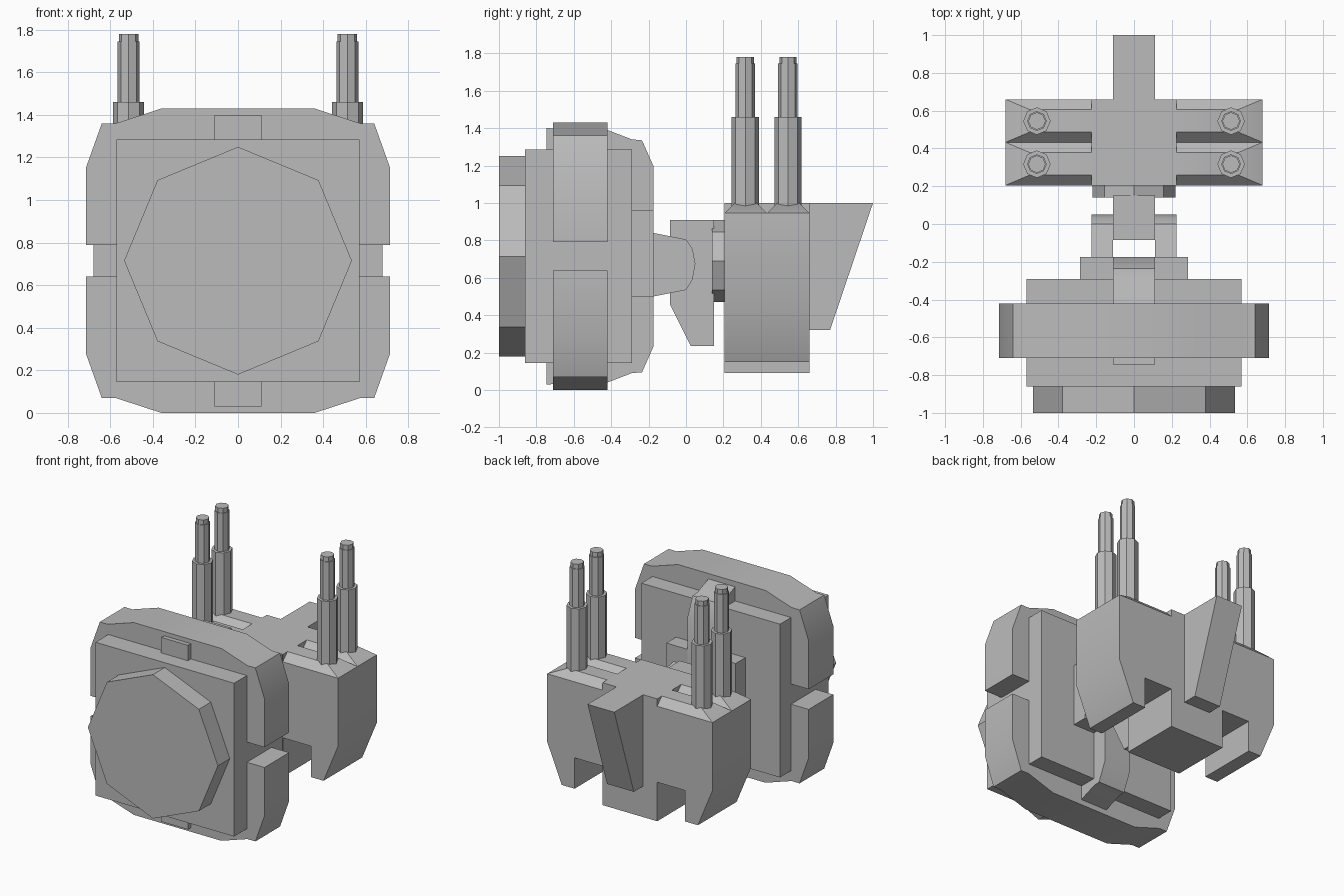
import bpy
import bmesh
from math import cos, sin, pi, radians

cube = bpy.data.objects.get("Cube")
if cube:
    bpy.data.objects.remove(cube, do_unlink=True)

grey = bpy.data.materials.new("plain grey")
grey.use_nodes = True
colour = (0.5, 0.5, 0.5, 1)
grey.diffuse_color = colour
grey.node_tree.nodes["Principled BSDF"].inputs["Base Color"].default_value = colour


def finish(name, bm):
    bmesh.ops.recalc_face_normals(bm, faces=bm.faces)
    mesh = bpy.data.meshes.new(name)
    bm.to_mesh(mesh)
    bm.free()
    mesh.materials.append(grey)
    obj = bpy.data.objects.new(name, mesh)
    bpy.context.collection.objects.link(obj)
    bpy.ops.object.select_all(action="DESELECT")
    obj.select_set(True)
    bpy.context.view_layer.objects.active = obj
    bpy.ops.object.shade_smooth_by_angle(angle=radians(30))
    return obj


def prism(name, outline, axis, start, end):
    """Extrude an outline, (x, z), (y, z) or (x, y), along the given axis."""
    place = {"x": lambda p, d: (d, p[0], p[1]),
             "y": lambda p, d: (p[0], d, p[1]),
             "z": lambda p, d: (p[0], p[1], d)}[axis]
    bm = bmesh.new()
    rings = [[bm.verts.new(place(p, d)) for p in outline] for d in (start, end)]
    for ring in rings:
        bm.faces.new(ring)
    for i in range(len(outline)):
        j = (i + 1) % len(outline)
        bm.faces.new((rings[0][i], rings[0][j], rings[1][j], rings[1][i]))
    return finish(name, bm)


def box(name, x, y, z):
    return prism(name, [(x[0], z[0]), (x[1], z[0]), (x[1], z[1]), (x[0], z[1])], "y", *y)


def octagon(u, v, r):
    return [(u + r * cos(i * pi / 4), v + r * sin(i * pi / 4)) for i in range(8)]


def mirrored(half):
    return half + [(-u, v) for u, v in reversed(half)]


MID = 0.715

# Front housing with its octagonal cap
box("front_housing", (-0.57, 0.57), (-0.86, -0.29), (0.145, 1.285))
prism("front_cap", octagon(0, MID, 0.535), "y", -1, -0.86)

# Four armour pieces wrapped round the housing
quarter = [(0, 0.79), (0.715, 0.79), (0.715, 1.15), (0.64, 1.36),
           (0.575, 1.36), (0.36, 1.43), (0, 1.43)]
for sx, side in ((1, "left"), (-1, "right")):
    for up, level in ((True, "upper"), (False, "lower")):
        outline = [(sx * x, z if up else 2 * MID - z) for x, z in quarter]
        prism(f"armour_{level}_{side}", outline, "y", -0.71, -0.42)

# Central spine running over the housing and down its back
upper = [(-0.745, 1.4), (-0.42, 1.39), (-0.29, 1.34), (-0.235, 1.335), (-0.175, 1.2)]
lower = [(y, 2 * MID - z) for y, z in reversed(upper)]
prism("spine", upper + lower, "x", -0.11, 0.11)

# Hinge bracket and arms
box("hinge_bracket", (-0.285, 0.285), (-0.3, -0.175), (0.5, 0.96))
arm = [(-0.2, 0.845), (-0.175, 0.84), (0, 0.805), (0.035, 0.755), (0.05, 0.675),
       (0.035, 0.59), (0, 0.535), (-0.175, 0.5), (-0.2, 0.5)]
for sx, side in ((1, "left"), (-1, "right")):
    prism(f"hinge_arm_{side}", arm, "x", sx * 0.11, sx * 0.225)

# Hinge tongue and its round mount
prism("hinge_tongue", [(-0.085, 0.91), (0.15, 0.91), (0.15, 0.235), (0.025, 0.235),
                       (-0.085, 0.455)], "x", -0.11, 0.11)
prism("hinge_mount", octagon(0, 0.69, 0.22), "y", 0.14, 0.21)

# Rear body: centre block, side legs and slots between them
FRONT, REAR, SHOULDER, TOP = 0.205, 0.66, 0.945, 1.0
body = mirrored([(0.225, 0.09), (0.225, 0.38), (0.455, 0.38), (0.455, 0.15),
                 (0.56, 0.15), (0.68, 0.44), (0.68, SHOULDER)])
prism("rear_body", body, "y", FRONT, REAR)
box("body_top", (-0.225, 0.225), (FRONT, REAR), (SHOULDER - 0.05, TOP))


# Sloped pads on the shoulders
def shoulder_pad(name, sx, y0, y1):
    bm = bmesh.new()
    rings = []
    for x, inset, z in ((0.68, 0, SHOULDER), (0.55, 0.055, TOP)):
        corners = ((0.2, y0 + inset), (x, y0 + inset), (x, y1 - inset), (0.2, y1 - inset))
        rings.append([bm.verts.new((sx * u, v, z)) for u, v in corners])
    for ring in rings:
        bm.faces.new(ring)
    for i in range(4):
        j = (i + 1) % 4
        bm.faces.new((rings[0][i], rings[0][j], rings[1][j], rings[1][i]))
    return finish(name, bm)


# Each pad carries a stepped rod
MIDDLE = (FRONT + REAR) / 2
for sx, side in ((1, "left"), (-1, "right")):
    for place, y0, y1, y in (("front", FRONT, MIDDLE, 0.317), ("rear", MIDDLE, REAR, 0.545)):
        shoulder_pad(f"shoulder_pad_{place}_{side}", sx, y0, y1)
        for part, r, z0, z1 in (("sleeve", 0.0725, 0.96, 1.46), ("rod", 0.052, 1.46, 1.745),
                                ("rod_tip", 0.046, 1.745, 1.78)):
            prism(f"{part}_{place}_{side}", octagon(sx * 0.514, y, r), "z", z0, z1)

# Tail fin
prism("tail_fin", [(0.65, TOP), (1.0, TOP), (0.77, 0.32), (0.65, 0.32)], "x", -0.11, 0.11)
